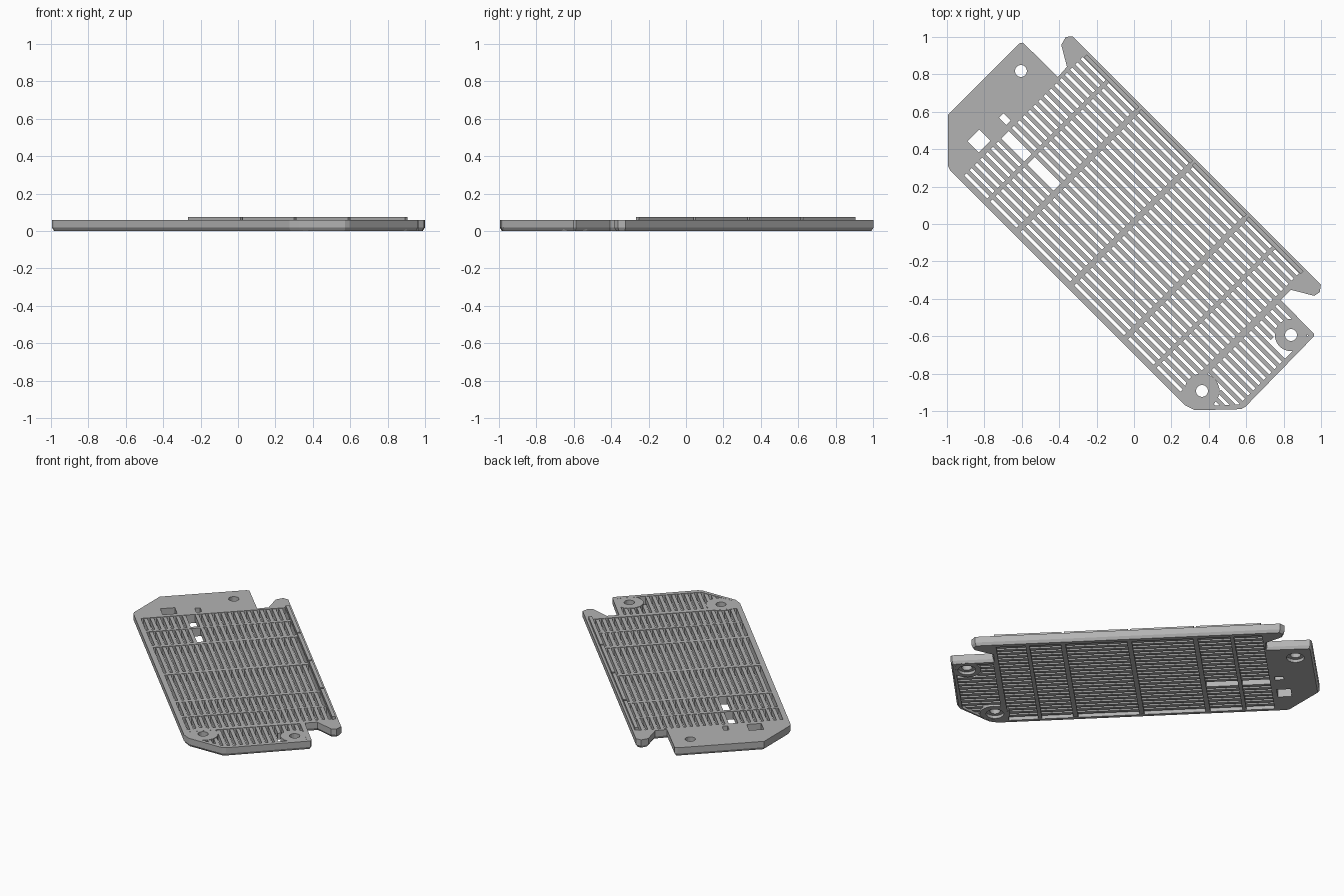
import bpy, bmesh, math
from mathutils import Matrix

cube = bpy.data.objects.get("Cube")
if cube:
    bpy.data.objects.remove(cube, do_unlink=True)

GREY = bpy.data.materials.new("plain grey")
GREY.use_nodes = True
GREY.diffuse_color = (0.45, 0.45, 0.45, 1)
GREY.node_tree.nodes["Principled BSDF"].inputs["Base Color"].default_value = (0.45, 0.45, 0.45, 1)

TURN = Matrix.Rotation(math.radians(-45), 4, 'Z')   # long axis lies diagonally
TOP = 0.058


def finish(name, bm, turned=True):
    if turned:
        bm.transform(TURN)
    bmesh.ops.recalc_face_normals(bm, faces=bm.faces)
    mesh = bpy.data.meshes.new(name)
    bm.to_mesh(mesh)
    bm.free()
    mesh.materials.append(GREY)
    obj = bpy.data.objects.new(name, mesh)
    bpy.context.collection.objects.link(obj)
    return obj


def prism(bm, pts, z0, z1):
    """Extrude a flat outline and return its bottom face."""
    low = bm.faces.new([bm.verts.new((x, y, z0)) for x, y in reversed(pts)])
    high = [bm.verts.new((x, y, z1)) for x, y in pts]
    bm.faces.new(high)
    base = list(reversed(low.verts))
    for i in range(len(pts)):
        j = (i + 1) % len(pts)
        bm.faces.new((base[i], base[j], high[j], high[i]))
    return low


def rect(u0, u1, v0, v1):
    return [(u0, v0), (u1, v0), (u1, v1), (u0, v1)]


def disc(u, v, r, n=20):
    return [(u + r * math.cos(math.tau * i / n), v + r * math.sin(math.tau * i / n)) for i in range(n)]


def combine(target, operation, pts, z0, z1):
    bm = bmesh.new()
    prism(bm, pts, z0, z1)
    tool = finish("cutter", bm)
    tool.hide_render = True
    mod = target.modifiers.new("cut", 'BOOLEAN')
    mod.operation, mod.solver, mod.object = operation, 'EXACT', tool
    bpy.context.view_layer.objects.active = target
    bpy.ops.object.modifier_apply(modifier=mod.name)
    bpy.data.objects.remove(tool, do_unlink=True)


# Frame plate with clips at both ends and a chamfered lower edge
outline = [(-1.116, -0.29), (-0.92, -0.485), (-0.9, -0.492), (0.88, -0.492), (0.935, -0.473),
           (1.105, -0.295), (1.112, -0.27), (1.105, 0.255), (1.095, 0.265), (0.843, 0.268),
           (0.843, 0.345), (0.953, 0.41), (0.96, 0.445), (0.935, 0.478), (-0.94, 0.478),
           (-0.965, 0.45), (-0.952, 0.402), (-0.848, 0.341), (-0.843, 0.268),
           (-1.105, 0.266), (-1.116, 0.25)]
bm = bmesh.new()
bottom = prism(bm, outline, 0.018, TOP)
bmesh.ops.recalc_face_normals(bm, faces=bm.faces)
bmesh.ops.inset_region(bm, faces=[bottom], thickness=0.012)
for v in bottom.verts:
    v.co.z = 0
frame = finish("frame", bm)

# Large vent opening, end vent opening, connector slots
combine(frame, 'DIFFERENCE', rect(-0.825, 0.81, -0.4585, 0.4385), -1, 1)
combine(frame, 'DIFFERENCE',
        [(0.845, -0.45), (0.93, -0.45), (1.08, -0.285), (1.08, 0.237), (0.845, 0.237)], -1, 1)
combine(frame, 'DIFFERENCE', rect(-0.943, -0.857, -0.317, -0.227), -1, 1)
combine(frame, 'DIFFERENCE', rect(-0.913, -0.857, -0.108, -0.074), -1, 1)

# Screw bosses, holes and counterbores
screws = [(-1.006, 0.151, 0), (1.013, 0.174, 0.087), (0.888, -0.374, 0.094)]
for u, v, boss in screws:
    if boss:
        combine(frame, 'UNION', disc(u, v, boss), 0.001, TOP - 0.0005)
    combine(frame, 'DIFFERENCE', disc(u, v, 0.032), -1, 1)
    combine(frame, 'DIFFERENCE', disc(u, v, 0.055), -1, 0.02)

# Vent slats: one is left out beside the connector slot
PITCH, HALF = 0.04, 0.0115
bm = bmesh.new()
for k in range(-7, 15):
    v = -0.15 + PITCH * k
    start = -0.42 if k == 0 else -0.835
    prism(bm, rect(start, 0.82, v - HALF, v + HALF), 0.014, TOP - 0.003)
    # Slats of the end vent stop at the bosses and at the slanted corner
    if -0.4 < v < 0.235:
        first = 0.955 if v < -0.3 else 0.835
        last = 0.955 if v > 0.08 else min(1.09, 1.09 + (v + 0.28) * 0.92)
        prism(bm, rect(first, last, v - HALF, v + HALF), 0.014, TOP - 0.003)
finish("vent_slats", bm)

# Cross ribs
bm = bmesh.new()
for u, half in ((-0.64, 0.012), (-0.415, 0.015), (-0.009, 0.015), (0.398, 0.015), (0.617, 0.012)):
    prism(bm, rect(u - half, u + half, -0.47, 0.45), 0.002, TOP - 0.001)
finish("cross_ribs", bm)

# Slanted stiffening rings
rings = [[(-0.29, 0.3), (-0.41, -0.12), (-0.255, -0.26), (-0.14, 0.18)],
         [(-0.005, 0.52), (-0.2, -0.34), (-0.035, -0.48), (0.16, 0.375)],
         [(0.235, 0.29), (0.115, -0.14), (0.27, -0.29), (0.38, 0.17)]]
bm = bmesh.new()
for pts in rings:
    face = bm.faces.new([bm.verts.new((x, y, 0.002)) for x, y in pts])
    bmesh.ops.bevel(bm, geom=list(face.verts), offset=0.02, affect='VERTICES', segments=1)
    bm.normal_update()
    face = max((f for f in bm.faces if f.normal.z > 0.9), key=lambda f: f.index) if not face.is_valid else face
    band = bmesh.ops.inset_region(bm, faces=[face], thickness=0.036)["faces"]
    bmesh.ops.delete(bm, geom=[face], context='FACES')
    raised = bmesh.ops.extrude_face_region(bm, geom=band, use_keep_orig=True)["geom"]
    for v in raised:
        if isinstance(v, bmesh.types.BMVert):
            v.co.z = TOP - 0.001
finish("stiffening_rings", bm, turned=False)

# Raised lip in segments along the long edge
bm = bmesh.new()
stops = [-0.827, -0.415, -0.009, 0.398, 0.827]
for a, b in zip(stops, stops[1:]):
    prism(bm, rect(a + 0.007, b - 0.007, 0.441, 0.463), TOP - 0.01, 0.076)
finish("edge_lip", bm)
